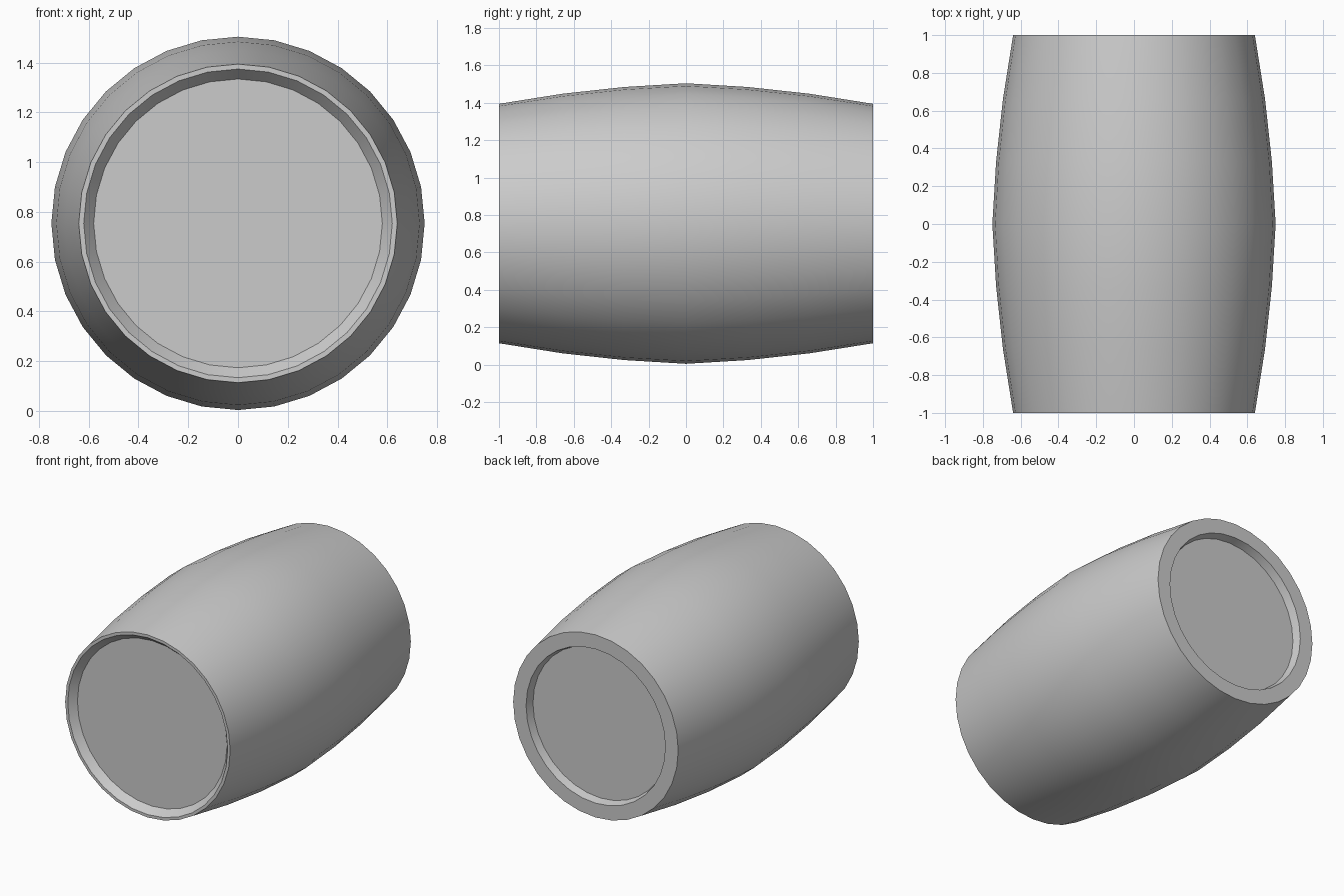
import bpy, bmesh, math

if "Cube" in bpy.data.objects:
    bpy.data.objects.remove(bpy.data.objects["Cube"])

SIDES = 32
AXIS_Z = 0.754


def lathe(name, profile):
    """Spin a (radius, y) profile round the horizontal y axis and cap both ends."""
    bm = bmesh.new()
    rings = []
    for r, y in profile:
        rings.append([bm.verts.new((r * math.sin(2 * math.pi * i / SIDES), y,
                                    r * math.cos(2 * math.pi * i / SIDES)))
                      for i in range(SIDES)])
    for a, b in zip(rings, rings[1:]):
        for i in range(SIDES):
            j = (i + 1) % SIDES
            bm.faces.new((a[i], a[j], b[j], b[i]))
    bm.faces.new(rings[0])
    bm.faces.new(rings[-1])
    bmesh.ops.recalc_face_normals(bm, faces=bm.faces[:])
    mesh = bpy.data.meshes.new(name)
    bm.to_mesh(mesh)
    bm.free()
    obj = bpy.data.objects.new(name, mesh)
    bpy.context.collection.objects.link(obj)
    obj.location.z = AXIS_Z
    return obj


# Bulging staves, the same on both halves
half = [(0.73, 0.33), (0.694, 0.66), (0.64, 1.0)]
staves = [(r, -y) for r, y in reversed(half)] + [(0.75, 0.0)] + half

# Recessed heads: thin rim at the front, wide rim at the back
front_head = [(0.58, -0.95), (0.62, -1.0)]
back_head = [(0.54, 1.0), (0.525, 0.945)]

barrel = lathe("barrel", front_head + staves + back_head)

# Smooth sides with crisp rims
bpy.context.view_layer.objects.active = barrel
barrel.select_set(True)
bpy.ops.object.shade_smooth_by_angle(angle=math.radians(30))
